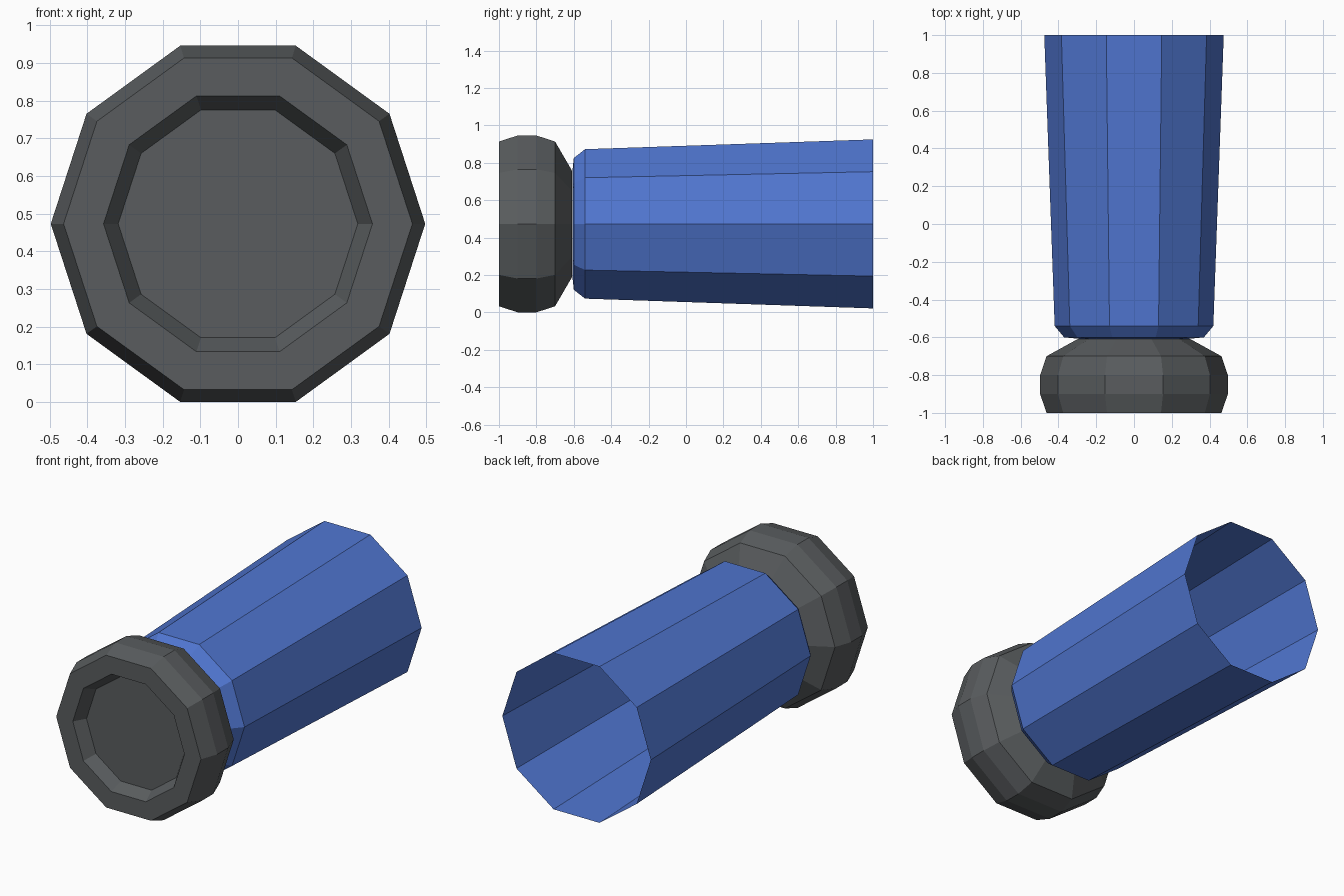
import bpy, bmesh, math

SIDES = 10
AXIS_Z = 0.473

if "Cube" in bpy.data.objects:
    bpy.data.objects.remove(bpy.data.objects["Cube"])


def material(name, color):
    mat = bpy.data.materials.new(name)
    mat.use_nodes = True
    mat.diffuse_color = color
    mat.node_tree.nodes["Principled BSDF"].inputs["Base Color"].default_value = color
    return mat


def turned_part(name, profile, mat, cap_start=False, cap_end=False):
    """Turn (y, radius) points around the long axis as a flat-faced shell."""
    bm = bmesh.new()
    rings = []
    for y, radius in profile:
        angles = [math.tau * i / SIDES for i in range(SIDES)]
        rings.append([bm.verts.new((radius * math.cos(a), y, AXIS_Z + radius * math.sin(a)))
                      for a in angles])
    for a, b in zip(rings, rings[1:]):
        for i in range(SIDES):
            j = (i + 1) % SIDES
            bm.faces.new((a[i], a[j], b[j], b[i]))
    if cap_start:
        bm.faces.new(rings[0][::-1])
    if cap_end:
        bm.faces.new(rings[-1])
    # Outward: away from the axis on the outer walls
    bmesh.ops.recalc_face_normals(bm, faces=bm.faces)
    mesh = bpy.data.meshes.new(name)
    bm.to_mesh(mesh)
    bm.free()
    mesh.materials.append(mat)
    obj = bpy.data.objects.new(name, mesh)
    bpy.context.collection.objects.link(obj)
    return obj


blue = material("blue", (0.08, 0.18, 0.63, 1))
grey = material("dark grey", (0.1, 0.108, 0.113, 1))

# Knob: recessed front, rounded rim, tapering to the neck
turned_part("knob", [(-0.93, 0.318), (-1, 0.357), (-1, 0.463), (-0.9, 0.497),
                     (-0.8, 0.497), (-0.7, 0.463), (-0.61, 0.3)],
            grey, cap_start=True, cap_end=True)

# Sleeve: chamfered front, flaring to an open back
turned_part("sleeve", [(-0.608, 0.29), (-0.6, 0.37), (-0.54, 0.42), (1, 0.475)],
            blue, cap_start=True)
